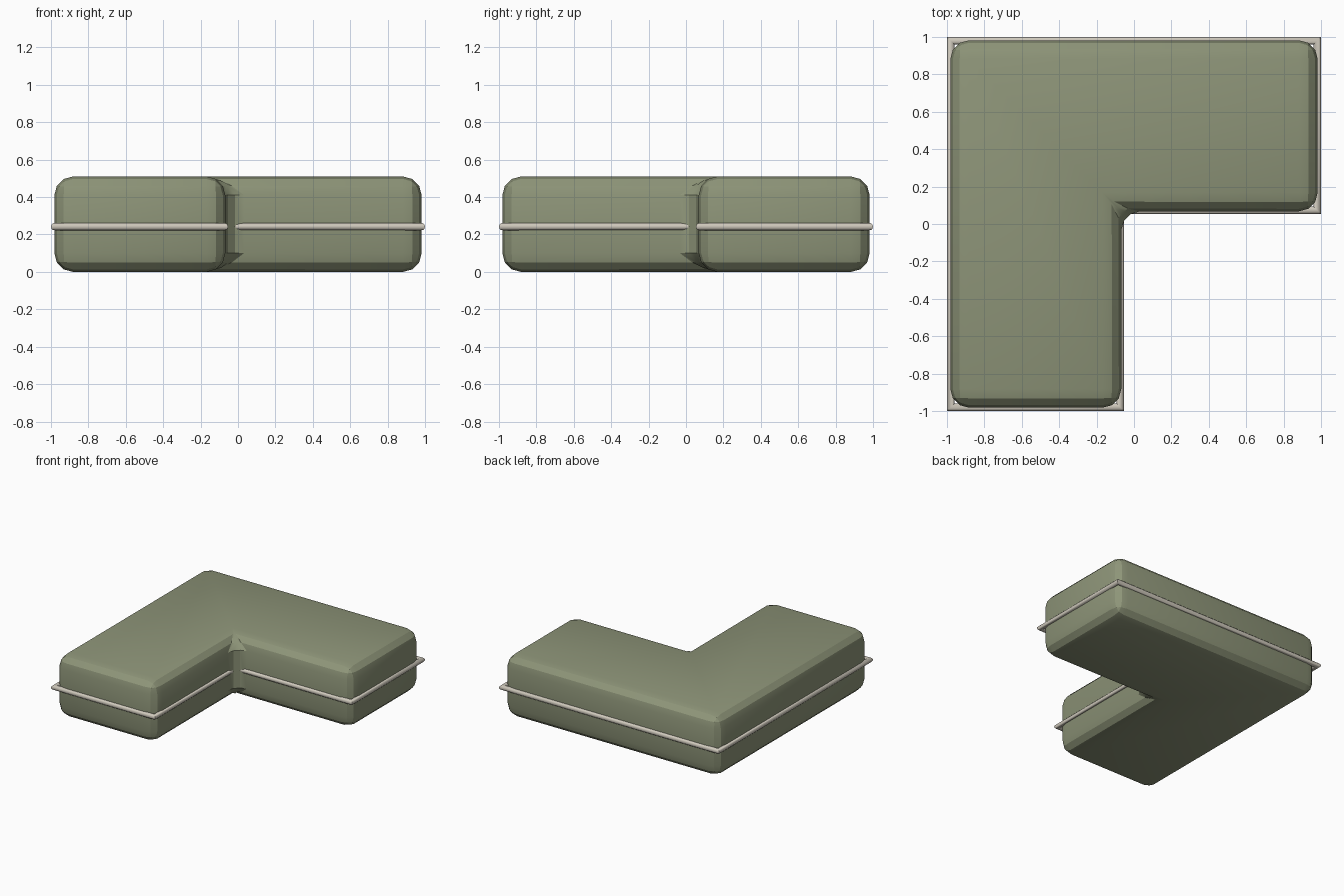
import bpy, bmesh, math
from mathutils import Vector

if "Cube" in bpy.data.objects:
    bpy.data.objects.remove(bpy.data.objects["Cube"])


def material(name, rgb):
    m = bpy.data.materials.new(name)
    m.diffuse_color = (*rgb, 1)
    m.use_nodes = True
    m.node_tree.nodes["Principled BSDF"].inputs["Base Color"].default_value = m.diffuse_color
    return m


def add_object(name, bm, mat, angle):
    bmesh.ops.recalc_face_normals(bm, faces=bm.faces)
    me = bpy.data.meshes.new(name)
    bm.to_mesh(me)
    bm.free()
    ob = bpy.data.objects.new(name, me)
    bpy.context.collection.objects.link(ob)
    me.materials.append(mat)
    bpy.ops.object.select_all(action='DESELECT')
    ob.select_set(True)
    bpy.context.view_layer.objects.active = ob
    bpy.ops.object.shade_smooth_by_angle(angle=math.radians(angle))
    return ob


def l_outline(o, i):
    return [(-o, -o), (-i, -o), (-i, i), (o, i), (o, o), (-o, o)]


green = material("sage fabric", (0.27, 0.30, 0.19))
cream = material("cream piping", (0.62, 0.58, 0.50))

# L-shaped cushion with rounded edges
HEIGHT = 0.51
bm = bmesh.new()
base = bm.faces.new([bm.verts.new((x, y, 0)) for x, y in l_outline(0.982, 0.068)])
top = bmesh.ops.extrude_face_region(bm, geom=[base])["geom"]
bmesh.ops.translate(bm, vec=(0, 0, HEIGHT),
                    verts=[v for v in top if isinstance(v, bmesh.types.BMVert)])
bmesh.ops.recalc_face_normals(bm, faces=bm.faces)
bmesh.ops.bevel(bm, geom=bm.edges[:], offset=0.1, segments=3, profile=0.5,
                affect='EDGES', clamp_overlap=True)
add_object("cushion", bm, green, 20)

# piping: round tube swept around the outline with mitred corners
R, SIDES, Z = 0.02, 12, 0.242
path = [Vector((x, y)) for x, y in l_outline(0.98, 0.073)]
bm = bmesh.new()
rings = []
for k, p in enumerate(path):
    a = (p - path[k - 1]).normalized()
    b = (path[(k + 1) % len(path)] - p).normalized()
    mitre = Vector((a.y, -a.x)) + Vector((b.y, -b.x))
    ring = []
    for s in range(SIDES):
        t = 2 * math.pi * s / SIDES
        q = p + mitre * R * math.cos(t)
        ring.append(bm.verts.new((q.x, q.y, Z + R * math.sin(t))))
    rings.append(ring)
for k, r in enumerate(rings):
    n = rings[(k + 1) % len(rings)]
    for s in range(SIDES):
        u = (s + 1) % SIDES
        bm.faces.new((r[s], r[u], n[u], n[s]))
add_object("piping", bm, cream, 40)
